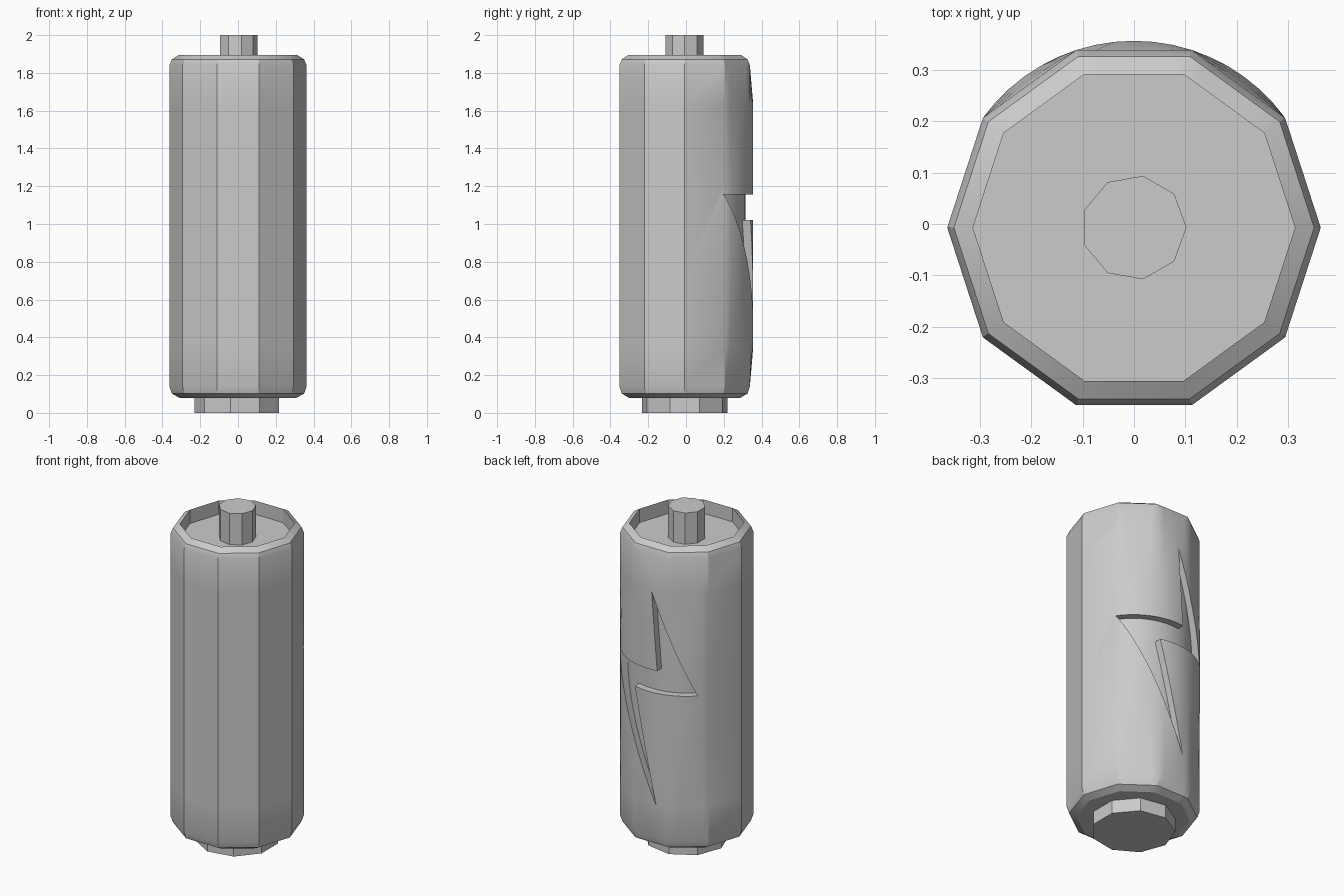
import bpy
import bmesh
from math import cos, sin, pi, radians

if "Cube" in bpy.data.objects:
    bpy.data.objects.remove(bpy.data.objects["Cube"])

R = 0.363                 # corner radius of the ten-sided shell
CY = -0.007               # axis offset
STEP = radians(36)
SUB = 6                   # subdivisions of each rounded back panel

grey = bpy.data.materials.new("plain grey")
grey.use_nodes = True
grey.diffuse_color = (0.6, 0.6, 0.6, 1)
grey.node_tree.nodes["Principled BSDF"].inputs["Base Color"].default_value = (0.6, 0.6, 0.6, 1)


def make_object(name, bm):
    bmesh.ops.recalc_face_normals(bm, faces=bm.faces)
    mesh = bpy.data.meshes.new(name)
    bm.to_mesh(mesh)
    bm.free()
    mesh.materials.append(grey)
    obj = bpy.data.objects.new(name, mesh)
    bpy.context.scene.collection.objects.link(obj)
    return obj


def loft(name, rings):
    """Skin a stack of equal-length point rings and cap both ends."""
    bm = bmesh.new()
    rows = [[bm.verts.new(p) for p in ring] for ring in rings]
    n = len(rows[0])
    for low, high in zip(rows, rows[1:]):
        for i in range(n):
            j = (i + 1) % n
            bm.faces.new((low[i], low[j], high[j], high[i]))
    bm.faces.new(rows[0])
    bm.faces.new(rows[-1])
    return make_object(name, bm)


def prism(name, sides, radius, z0, z1, start=0.0):
    angles = [start + 2 * pi * i / sides for i in range(sides)]
    return loft(name, [[(radius * cos(a), CY + radius * sin(a), z) for a in angles]
                       for z in (z0, z1)])


def cut(target, cutter):
    """Subtract cutter from target and bake the result."""
    mod = target.modifiers.new("cut", "BOOLEAN")
    mod.operation = "DIFFERENCE"
    mod.solver = "EXACT"
    mod.object = cutter
    bpy.context.view_layer.update()
    graph = bpy.context.evaluated_depsgraph_get()
    mesh = bpy.data.meshes.new_from_object(target.evaluated_get(graph))
    target.modifiers.clear()
    target.data = mesh
    bpy.data.objects.remove(cutter)


def shell_ring(radius, z):
    """Ten-sided ring whose three back panels swell to an arc away from the ends."""
    points = []
    end = max(0.0, min(z - 0.14, 1.84 - z))
    for k in range(10):
        back = 1 <= k <= 3
        for s in range(SUB if back else 1):
            f = s / SUB
            a = (k + f) * STEP
            flat = cos(STEP / 2) / cos((f - 0.5) * STEP)
            reach = 0.21 if k == 2 else 0.6
            swell = min(1.0, end / reach) if back else 0.0
            r = radius * (flat + (1 - flat) * swell)
            points.append((r * cos(a), CY + r * sin(a), z))
    return points


# Shell with chamfered ends and a recessed top
profile = [(0.31, 0.08), (0.35, 0.102), (R, 0.14)]
profile += [(R, z) for z in (0.35, 0.55, 0.74, 1.24, 1.43, 1.63)]
profile += [(R, 1.84), (0.35, 1.872), (0.313, 1.895), (0.313, 1.812)]
shell = loft("battery_shell", [shell_ring(r, z) for r, z in profile])

# Lightning bolt engraved in the back
bolt = [(-0.02, 1.625), (-0.054, 1.155), (0.297, 1.155),
        (-0.05, 0.34), (0.1, 1.02), (-0.254, 1.02)]
cutter = loft("bolt_cutter", [[(x, y, z) for x, z in bolt] for y in (0.05, 0.6)])
cut(cutter, prism("bolt_floor", 60, R - 0.042, 0.1, 1.9))
cut(shell, cutter)

# Terminals
pin = prism("top_terminal", 9, 0.102, 1.80, 2.0)
cap = prism("bottom_terminal", 9, 0.23, 0.0, 0.09, pi)

# Smooth shading with crisp corners
for obj in bpy.context.selected_objects:
    obj.select_set(False)
for obj in (shell, pin, cap):
    obj.select_set(True)
bpy.context.view_layer.objects.active = shell
bpy.ops.object.shade_smooth_by_angle(angle=radians(30))
